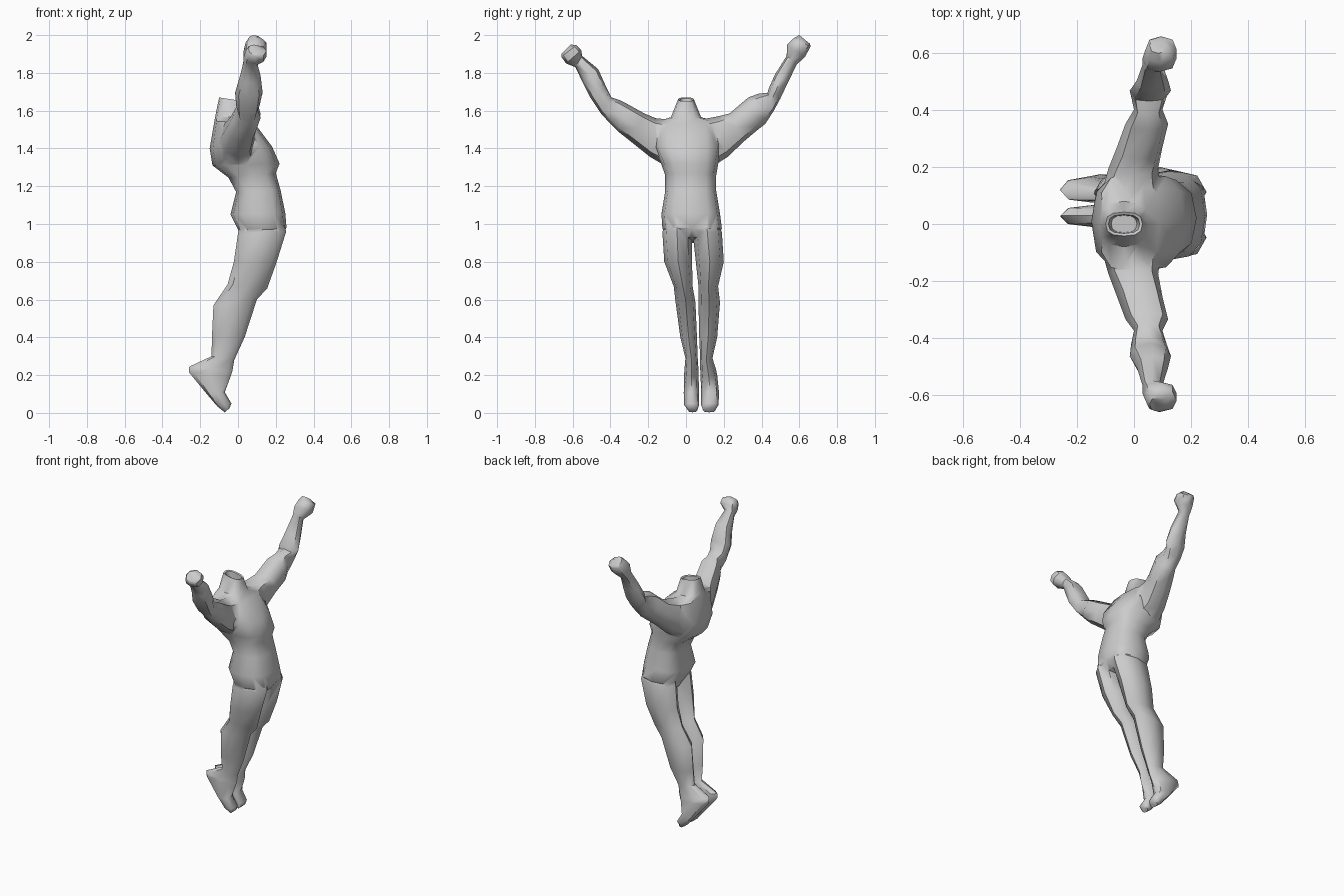
import bpy, bmesh, math
from mathutils import Vector


def loft(name, rings, sides, power=0.85):
    """Skin a closed solid over rings given as (end A, end B, half-width vector)."""
    bm = bmesh.new()
    loops = []
    for a, b, w in rings:
        mid, u = (a + b) / 2, (a - b) / 2
        loop = []
        for i in range(sides):
            t = 2 * math.pi * i / sides
            c, s = math.cos(t), math.sin(t)
            c = math.copysign(abs(c) ** power, c)
            s = math.copysign(abs(s) ** power, s)
            loop.append(bm.verts.new(mid + u * c + w * s))
        loops.append(loop)
    for p, q in zip(loops, loops[1:]):
        for i in range(sides):
            j = (i + 1) % sides
            bm.faces.new((p[i], p[j], q[j], q[i]))
    bm.faces.new(loops[0])
    bm.faces.new(loops[-1][::-1])
    bmesh.ops.recalc_face_normals(bm, faces=bm.faces)
    me = bpy.data.meshes.new(name)
    bm.to_mesh(me)
    bm.free()
    ob = bpy.data.objects.new(name, me)
    bpy.context.collection.objects.link(ob)
    return ob


def trunk_rings(rows):
    # row: back x, back z, front x, front z, y min, y max
    return [(Vector((xa, (y0 + y1) / 2, za)), Vector((xb, (y0 + y1) / 2, zb)),
             Vector((0, (y1 - y0) / 2, 0))) for xa, za, xb, zb, y0, y1 in rows]


def arm_rings(contour, widths, side):
    # contour: upper y, upper z, lower y, lower z; widths: x min, x max
    return [(Vector(((x0 + x1) / 2, side * ya, za)), Vector(((x0 + x1) / 2, side * yb, zb)),
             Vector(((x1 - x0) / 2, 0, 0)))
            for (ya, za, yb, zb), (x0, x1) in zip(contour, widths)]


# Torso with hollow neck opening
body = loft("body", trunk_rings([
    (-0.08, 1.59, 0.01, 1.58, -0.03, 0.03),
    (-0.09, 1.665, 0.02, 1.647, -0.033, 0.033),
    (-0.10, 1.67, 0.03, 1.65, -0.042, 0.042),
    (-0.12, 1.57, 0.05, 1.56, -0.08, 0.08),
    (-0.125, 1.545, 0.09, 1.53, -0.17, 0.18),
    (-0.15, 1.40, 0.18, 1.41, -0.17, 0.185),
    (-0.135, 1.31, 0.22, 1.32, -0.13, 0.17),
    (-0.05, 1.245, 0.20, 1.27, -0.11, 0.16),
    (-0.01, 1.17, 0.225, 1.18, -0.11, 0.16),
    (-0.04, 1.05, 0.25, 1.06, -0.13, 0.18),
    (0.0, 0.97, 0.257, 0.98, -0.125, 0.19),
    (0.04, 0.90, 0.22, 0.93, -0.08, 0.14)]), 12, 0.75)

# Legs: thigh, knee, calf, ankle, heel, pointed toes
leg_side = [(0.02, 1.04, 0.23, 1.05), (0.0, 0.95, 0.255, 0.96), (-0.022, 0.80, 0.205, 0.80),
            (-0.055, 0.68, 0.155, 0.66), (-0.13, 0.57, 0.10, 0.60), (-0.138, 0.40, 0.035, 0.40),
            (-0.14, 0.30, -0.02, 0.28), (-0.258, 0.245, -0.03, 0.22), (-0.26, 0.215, -0.04, 0.19),
            (-0.165, 0.10, -0.07, 0.11), (-0.11, 0.035, -0.035, 0.05), (-0.07, 0.003, -0.045, 0.025)]
left_y = [(-0.10, 0.01), (-0.125, 0.03), (-0.115, 0.032), (-0.065, 0.035), (-0.055, 0.05),
          (-0.03, 0.058), (-0.003, 0.062), (-0.008, 0.066), (-0.01, 0.066), (-0.012, 0.07),
          (-0.01, 0.07), (0.01, 0.06)]
right_y = [(0.05, 0.16), (0.035, 0.19), (0.052, 0.2), (0.066, 0.17), (0.066, 0.18),
           (0.07, 0.165), (0.075, 0.14), (0.075, 0.158), (0.077, 0.165), (0.08, 0.175),
           (0.08, 0.172), (0.09, 0.155)]
parts = [loft(n, trunk_rings([s + y for s, y in zip(leg_side, ys)]), 8)
         for n, ys in (("left_leg", left_y), ("right_leg", right_y))]

# Arms: shoulder, upper arm, elbow, forearm, wrist, fist
arm_x = [(-0.12, 0.10), (-0.09, 0.085), (-0.06, 0.10), (-0.03, 0.12), (0.0, 0.10), (-0.01, 0.115),
         (-0.015, 0.13), (0.01, 0.12), (0.03, 0.10), (0.03, 0.15), (0.04, 0.15), (0.055, 0.115)]
raised = [(0.06, 1.55, 0.12, 1.29), (0.17, 1.57, 0.22, 1.355), (0.23, 1.585, 0.31, 1.44),
          (0.33, 1.67, 0.375, 1.495), (0.385, 1.69, 0.42, 1.53), (0.432, 1.695, 0.465, 1.60),
          (0.437, 1.715, 0.50, 1.665), (0.47, 1.79, 0.54, 1.75), (0.533, 1.89, 0.587, 1.845),
          (0.535, 1.95, 0.63, 1.885), (0.565, 1.98, 0.66, 1.94), (0.60, 2.0, 0.655, 1.955)]
lower = [(0.06, 1.55, 0.08, 1.29), (0.16, 1.56, 0.19, 1.355), (0.22, 1.585, 0.29, 1.435),
         (0.31, 1.635, 0.36, 1.49), (0.35, 1.655, 0.40, 1.53), (0.395, 1.67, 0.45, 1.585),
         (0.42, 1.72, 0.51, 1.675), (0.465, 1.82, 0.545, 1.745), (0.55, 1.89, 0.585, 1.83),
         (0.555, 1.92, 0.635, 1.85), (0.58, 1.947, 0.66, 1.885), (0.61, 1.95, 0.66, 1.90)]
parts += [loft("right_arm", arm_rings(raised, arm_x, 1), 8),
          loft("left_arm", arm_rings(lower, arm_x, -1), 8)]

# Merge the limbs into one continuous body
bpy.context.view_layer.objects.active = body
for part in parts:
    mod = body.modifiers.new("join", 'BOOLEAN')
    mod.operation = 'UNION'
    mod.solver = 'EXACT'
    mod.object = part
    bpy.ops.object.modifier_apply(modifier=mod.name)
    bpy.data.objects.remove(part)

bpy.ops.object.select_all(action='DESELECT')
body.select_set(True)
bpy.ops.object.shade_smooth_by_angle(angle=math.radians(50))
